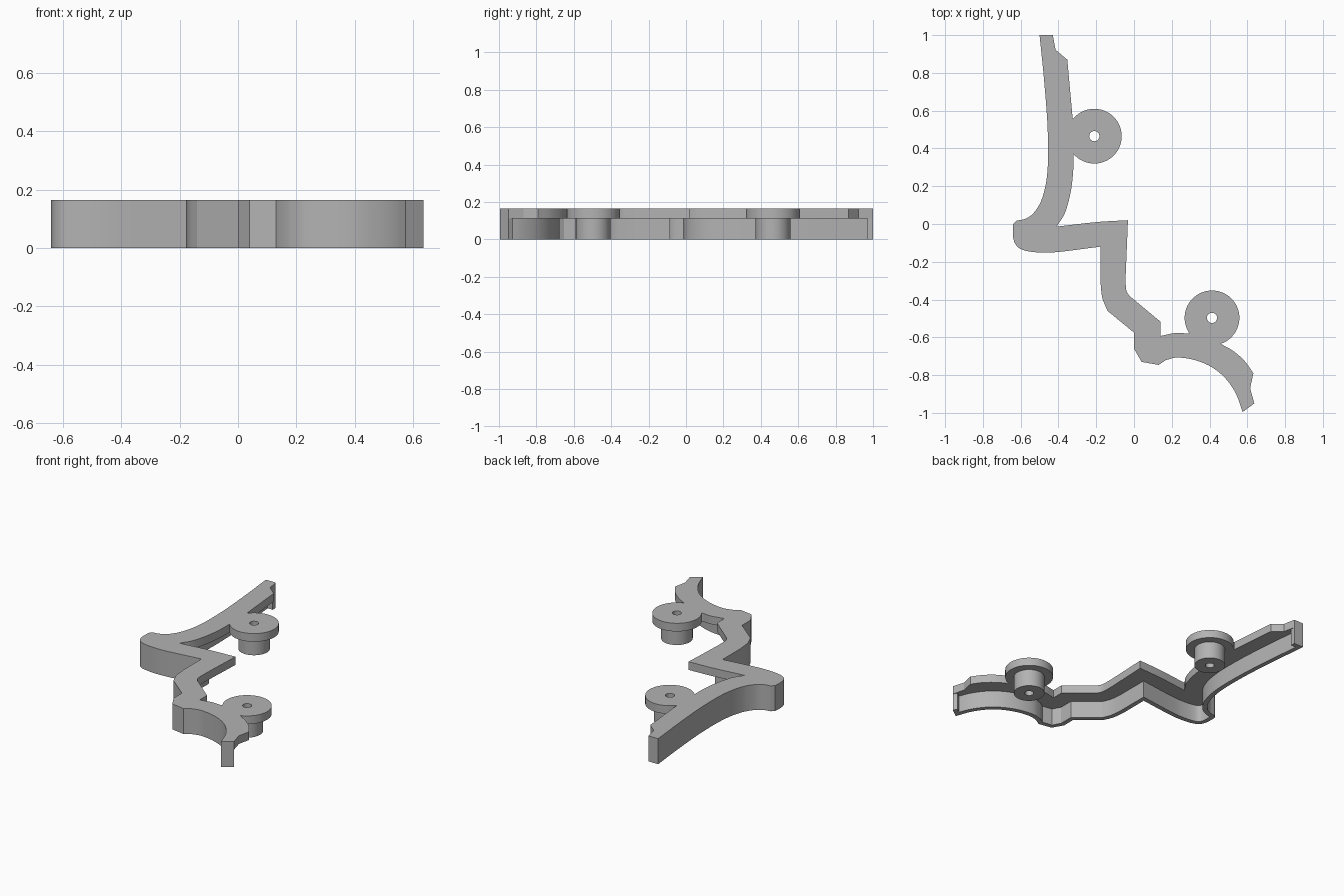
import bpy
import math
from mathutils import Vector

HEIGHT, LEDGE, WALL = 0.165, 0.112, 0.03
BOSSES = [((-0.21, 0.465), -139, 140), ((0.413, -0.497), -71, 214)]
DISC_R, BOSS_R, HOLE_R = 0.145, 0.093, 0.027

cube = bpy.data.objects.get("Cube")
if cube:
    bpy.data.objects.remove(cube, do_unlink=True)

grey = bpy.data.materials.new("plain grey")
grey.use_nodes = True
grey.diffuse_color = (0.45, 0.45, 0.45, 1)
grey.node_tree.nodes["Principled BSDF"].inputs["Base Color"].default_value = grey.diffuse_color


def arc(center, radius, start=0, end=360, steps=48):
    """Points on an arc, angles in degrees."""
    angles = [math.radians(start + (end - start) * i / steps) for i in range(steps + 1)]
    return [Vector((center[0] + radius * math.cos(a), center[1] + radius * math.sin(a))) for a in angles]


def smooth(*points, steps=5):
    """Rounded run through the points."""
    p = [Vector(q) for q in points]
    p = [2 * p[0] - p[1]] + p + [2 * p[-1] - p[-2]]
    out = []
    for a, b, c, d in zip(p, p[1:], p[2:], p[3:]):
        for i in range(steps):
            t = i / steps
            out.append(0.5 * (2 * b + (c - a) * t + (2 * a - 5 * b + 4 * c - d) * t ** 2
                              + (3 * b - a - 3 * c + d) * t ** 3))
    return out + [p[-2]]


def straight(*points):
    return [Vector(q) for q in points]


def offset(path, distance):
    """Mitred copy of an open path, moved to its left."""
    out = []
    for i, p in enumerate(path):
        before = (p - path[i - 1]).normalized() if i else None
        after = (path[i + 1] - p).normalized() if i < len(path) - 1 else None
        before, after = before or after, after or before
        n1, n2 = Vector((-before.y, before.x)), Vector((-after.y, after.x))
        out.append(p + (n1 + n2) * distance / max(1 + n1.dot(n2), 0.3))
    return out


def plate(name, loops, bottom, top):
    """Filled outline, with later loops as holes, extruded between two heights."""
    curve = bpy.data.curves.new(name, "CURVE")
    curve.dimensions = "2D"
    curve.fill_mode = "BOTH"
    curve.extrude = (top - bottom) / 2
    for loop in loops:
        loop = [p for i, p in enumerate(loop) if (p - loop[i - 1]).length > 1e-4]
        spline = curve.splines.new("POLY")
        spline.points.add(len(loop) - 1)
        for point, p in zip(spline.points, loop):
            point.co = (p.x, p.y, 0, 1)
        spline.use_cyclic_u = True
    obj = bpy.data.objects.new(name, curve)
    bpy.context.collection.objects.link(obj)
    bpy.ops.object.select_all(action="DESELECT")
    obj.select_set(True)
    bpy.context.view_layer.objects.active = obj
    bpy.ops.object.convert(target="MESH")
    obj = bpy.context.object
    obj.location.z = (top + bottom) / 2
    obj.data.materials.clear()
    obj.data.materials.append(grey)
    bpy.ops.object.shade_smooth_by_angle(angle=math.radians(25))
    return obj


# Outer edge, from the back tip to the front tip
outer = straight((-0.43, 1.0))
outer += smooth((-0.5, 1.0), (-0.475, 0.75), (-0.457, 0.5), (-0.458, 0.28), (-0.485, 0.14),
                (-0.53, 0.06), (-0.575, 0.028), (-0.62, 0.018))
outer += smooth((-0.64, 0.0), (-0.64, -0.07), (-0.622, -0.115), (-0.58, -0.14),
                (-0.5, -0.151), (-0.4, -0.148), (-0.178, -0.12))
outer += smooth((-0.178, -0.3), (-0.168, -0.39), (-0.14, -0.46))
outer += straight((0.0, -0.575), (0.0, -0.66), (0.04, -0.73), (0.13, -0.746))
outer += smooth((0.17, -0.72), (0.23, -0.707), (0.32, -0.72), (0.41, -0.757),
                (0.485, -0.818), (0.54, -0.9), (0.575, -0.995))
outer += straight((0.637, -0.95))

# Inner edge, running back up around the two discs
(back_c, back_a, back_b), (front_c, front_a, front_b) = BOSSES
inner = straight((0.615, -0.87))
inner += smooth((0.632, -0.79), (0.585, -0.725), (0.525, -0.672), (0.46, -0.635))
inner += arc(front_c, DISC_R, front_a, front_b)
inner += smooth((0.285, -0.58), (0.22, -0.577), (0.14, -0.593))
inner += straight((0.14, -0.517))
inner += smooth((-0.025, -0.38), (-0.042, -0.345), (-0.044, -0.27))
inner += smooth((-0.032, 0.02), (-0.2, 0.01), (-0.41, -0.014))
inner += smooth((-0.41, -0.014), (-0.365, 0.06), (-0.335, 0.17), (-0.322, 0.28), (-0.32, 0.37))
inner += arc(back_c, DISC_R, back_a, back_b)
inner += straight((-0.325, 0.56), (-0.353, 0.87), (-0.415, 0.922))

# Top flange with screw holes, and the thin skirt wall below its outer edge
holes = [arc(c, HOLE_R, steps=24) for c, _, _ in BOSSES]
plate("top_flange", [outer + inner] + holes, LEDGE, HEIGHT)
plate("skirt_wall", [outer + offset(outer, WALL)[::-1]], 0, LEDGE)

# Hollow bosses under the discs
for label, (center, _, _), hole in zip(("back", "front"), BOSSES, holes):
    plate(label + "_boss", [arc(center, BOSS_R), hole], 0, LEDGE)
